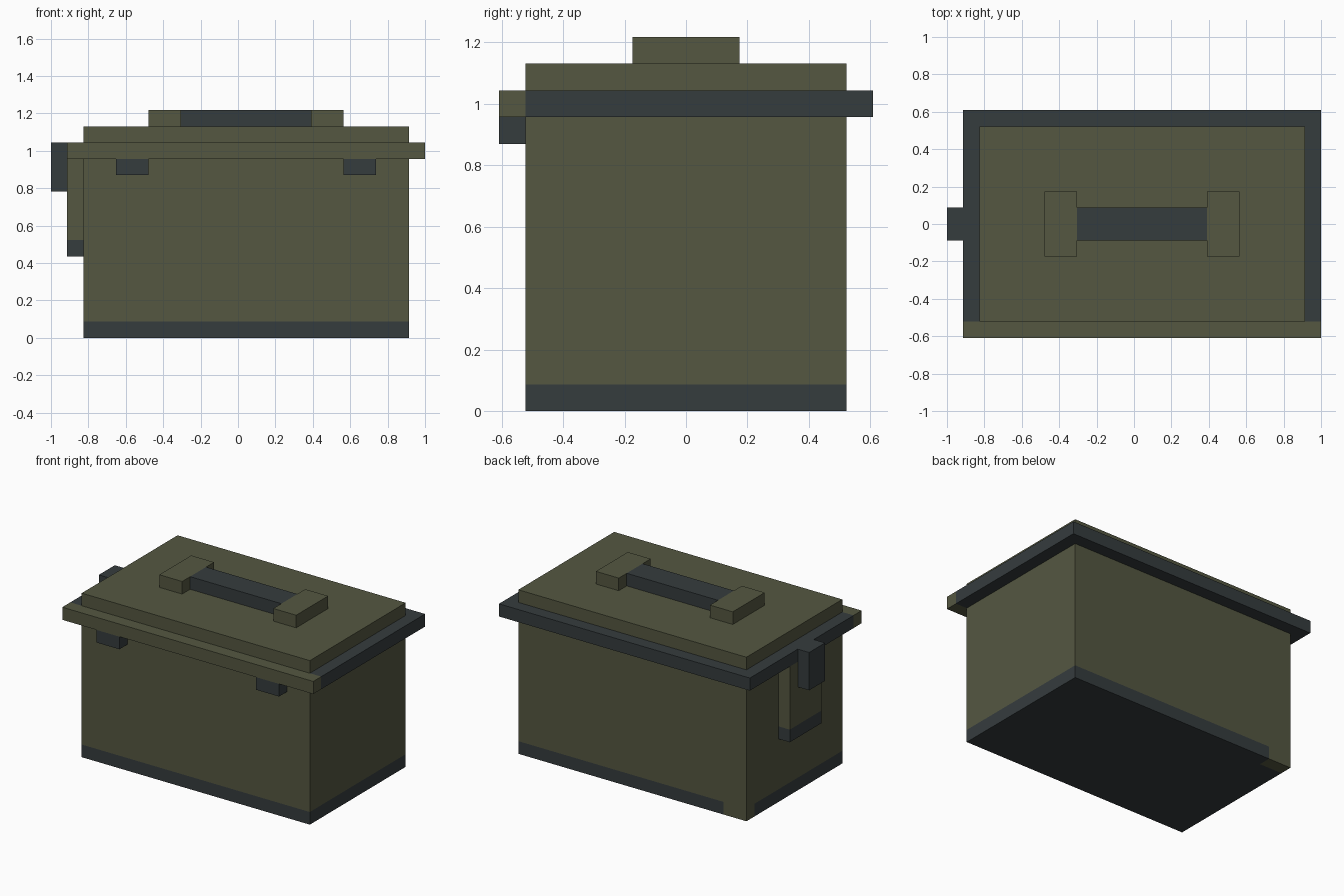
import bpy
import bmesh
from mathutils import Vector

cube = bpy.data.objects.get("Cube")
if cube:
    bpy.data.objects.remove(cube, do_unlink=True)

U = 2 / 23          # one block; the model is 23 blocks long
LEFT = -1.0         # x of the latch's outer face


def material(name, rgb):
    mat = bpy.data.materials.new(name)
    mat.use_nodes = True
    mat.diffuse_color = (*rgb, 1)
    mat.node_tree.nodes["Principled BSDF"].inputs["Base Color"].default_value = (*rgb, 1)
    return mat


OLIVE = material("olive green", (0.089, 0.095, 0.053))
DARK = material("dark steel", (0.036, 0.045, 0.048))


def block(name, x, y, z, mats, cuts=(), rule=None):
    """Box from block ranges (x from the latch, y from the middle, z from the
    ground), cut along planes (axis, block) and coloured by a rule on face centres."""
    bm = bmesh.new()
    bmesh.ops.create_cube(bm, size=1)
    for v in bm.verts:
        v.co = Vector([r[0] if c < 0 else r[1] for c, r in zip(v.co, (x, y, z))])
    for axis, pos in cuts:
        normal, point = Vector(), Vector()
        normal[axis], point[axis] = 1, pos
        bmesh.ops.bisect_plane(bm, geom=bm.verts[:] + bm.edges[:] + bm.faces[:],
                               plane_co=point, plane_no=normal)
    if rule:
        for f in bm.faces:
            f.material_index = int(rule(f.calc_center_median()))
    for v in bm.verts:
        v.co = v.co * U + Vector((LEFT, 0, 0))
    mesh = bpy.data.meshes.new(name)
    bm.to_mesh(mesh)
    bm.free()
    for m in mats:
        mesh.materials.append(m)
    obj = bpy.data.objects.new(name, mesh)
    bpy.context.collection.objects.link(obj)
    return obj


# Body with a dark base, left plain at one back corner
block("body", (2, 22), (-6, 6), (0, 11), (OLIVE, DARK),
      cuts=((2, 1), (0, 4), (1, 5)),
      rule=lambda c: c.z < 1 and not (c.x < 4 and c.y > 5))

# Rim, dark apart from its front strip
block("rim", (1, 23), (-7, 7), (11, 12), (OLIVE, DARK),
      cuts=((1, -6),), rule=lambda c: c.y > -6)

block("lid", (2, 22), (-6, 6), (12, 13), (OLIVE,))

# Carrying handle
for side, x in (("right", 6), ("left", 16)):
    block(f"handle_mount_{side}", (x, x + 2), (-2, 2), (13, 14), (OLIVE,))
block("handle_bar", (8, 16), (-1, 1), (13, 14), (DARK,))

# Hinge tabs under the front strip
for side, x in (("right", 4), ("left", 18)):
    block(f"hinge_{side}", (x, x + 2), (-7, -6), (10, 11), (DARK,))

# Side latch: backing plate with a dark foot, and the clasp over it
block("latch_plate", (1, 2), (-2, 2), (5, 11), (OLIVE, DARK),
      cuts=((2, 6),), rule=lambda c: c.z < 6)
block("latch_clasp", (0, 1), (-1, 1), (9, 12), (DARK,))
